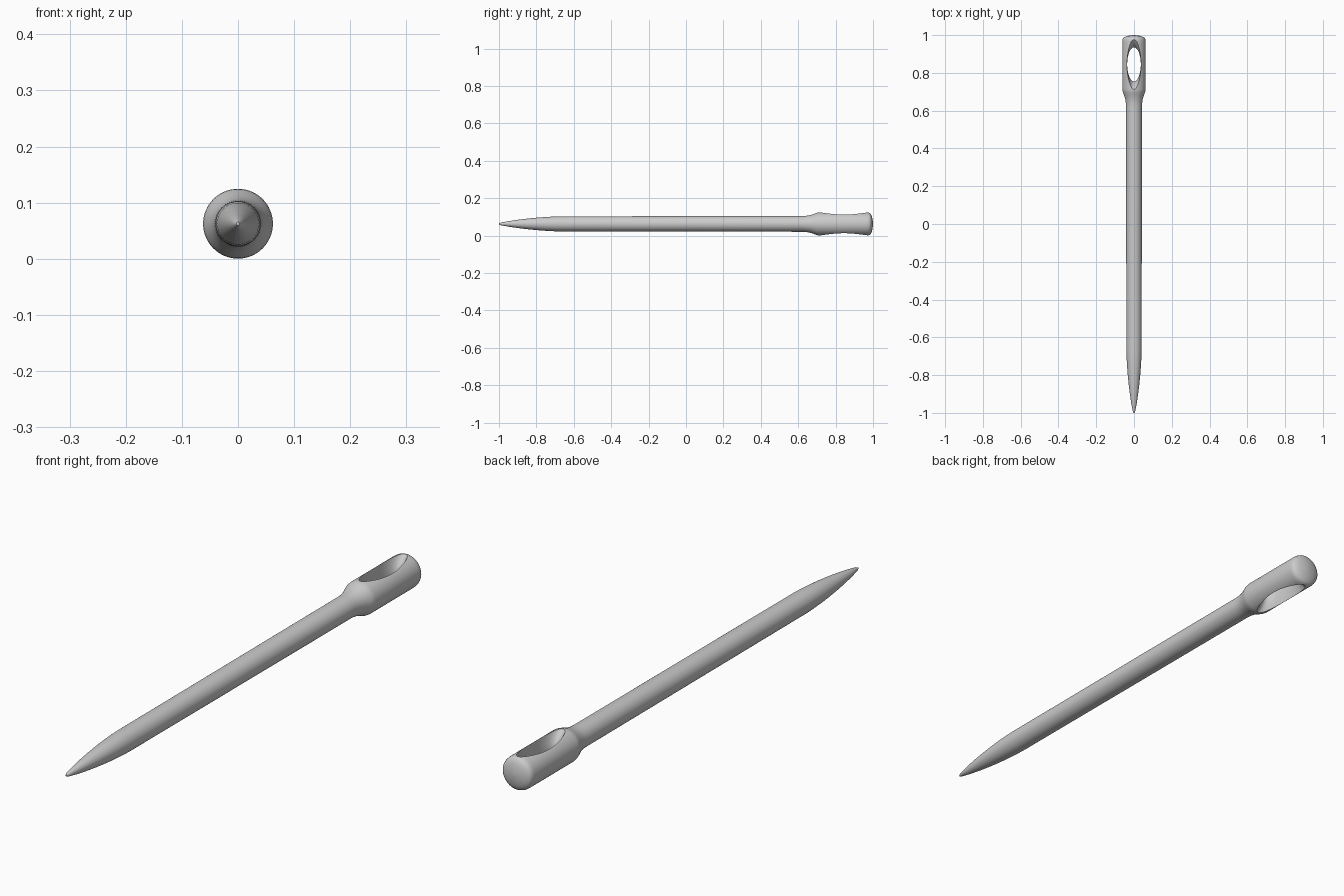
import bpy, bmesh, math

if "Cube" in bpy.data.objects:
    bpy.data.objects.remove(bpy.data.objects["Cube"])

CZ = 0.0625   # height of the needle's axis
SEG = 64


def loft(name, rings):
    """Skin a list of closed rings and cap both ends."""
    bm = bmesh.new()
    loops = [[bm.verts.new(p) for p in ring] for ring in rings]
    n = len(loops[0])
    for a, b in zip(loops, loops[1:]):
        for i in range(n):
            j = (i + 1) % n
            bm.faces.new((a[i], a[j], b[j], b[i]))
    bm.faces.new(loops[0])
    bm.faces.new(loops[-1])
    bmesh.ops.recalc_face_normals(bm, faces=bm.faces)
    mesh = bpy.data.meshes.new(name)
    bm.to_mesh(mesh)
    bm.free()
    obj = bpy.data.objects.new(name, mesh)
    bpy.context.collection.objects.link(obj)
    return obj


angles = [2 * math.pi * i / SEG for i in range(SEG)]

# Needle: pointed tip, straight shaft, collar, thick head with domed end
profile = [(-1, 0.003), (-0.99, 0.007), (-0.95, 0.0145), (-0.9, 0.022),
           (-0.85, 0.028), (-0.8, 0.033), (-0.75, 0.037), (-0.7, 0.0395),
           (-0.66, 0.0405), (0.62, 0.042), (0.64, 0.043), (0.66, 0.046),
           (0.68, 0.052), (0.695, 0.058), (0.705, 0.061), (0.715, 0.0622),
           (0.965, 0.0622), (0.975, 0.0612), (0.983, 0.0585), (0.988, 0.054),
           (0.994, 0.04), (0.998, 0.022), (1.0, 0.004)]
needle = loft("needle", [[(r * math.cos(a), y, CZ + r * math.sin(a)) for a in angles]
                         for y, r in profile])

# Eye cutter: elliptical hole flaring lengthwise toward top and bottom
rings = []
for k in range(-10, 11):
    t = k / 8
    w, h = 0.036 + 0.002 * t * t, 0.09 + 0.043 * t * t
    rings.append([(w * math.cos(a), 0.845 + h * math.sin(a), CZ + 0.0625 * t) for a in angles])
cutter = loft("eye_cutter", rings)
cutter.hide_render = True

mod = needle.modifiers.new("eye", 'BOOLEAN')
mod.operation = 'DIFFERENCE'
mod.solver = 'EXACT'
mod.object = cutter
bpy.context.view_layer.objects.active = needle
needle.select_set(True)
bpy.ops.object.modifier_apply(modifier="eye")
bpy.data.objects.remove(cutter)

bpy.ops.object.select_all(action='DESELECT')
needle.select_set(True)
bpy.context.view_layer.objects.active = needle
bpy.ops.object.shade_smooth_by_angle(angle=math.radians(35))
